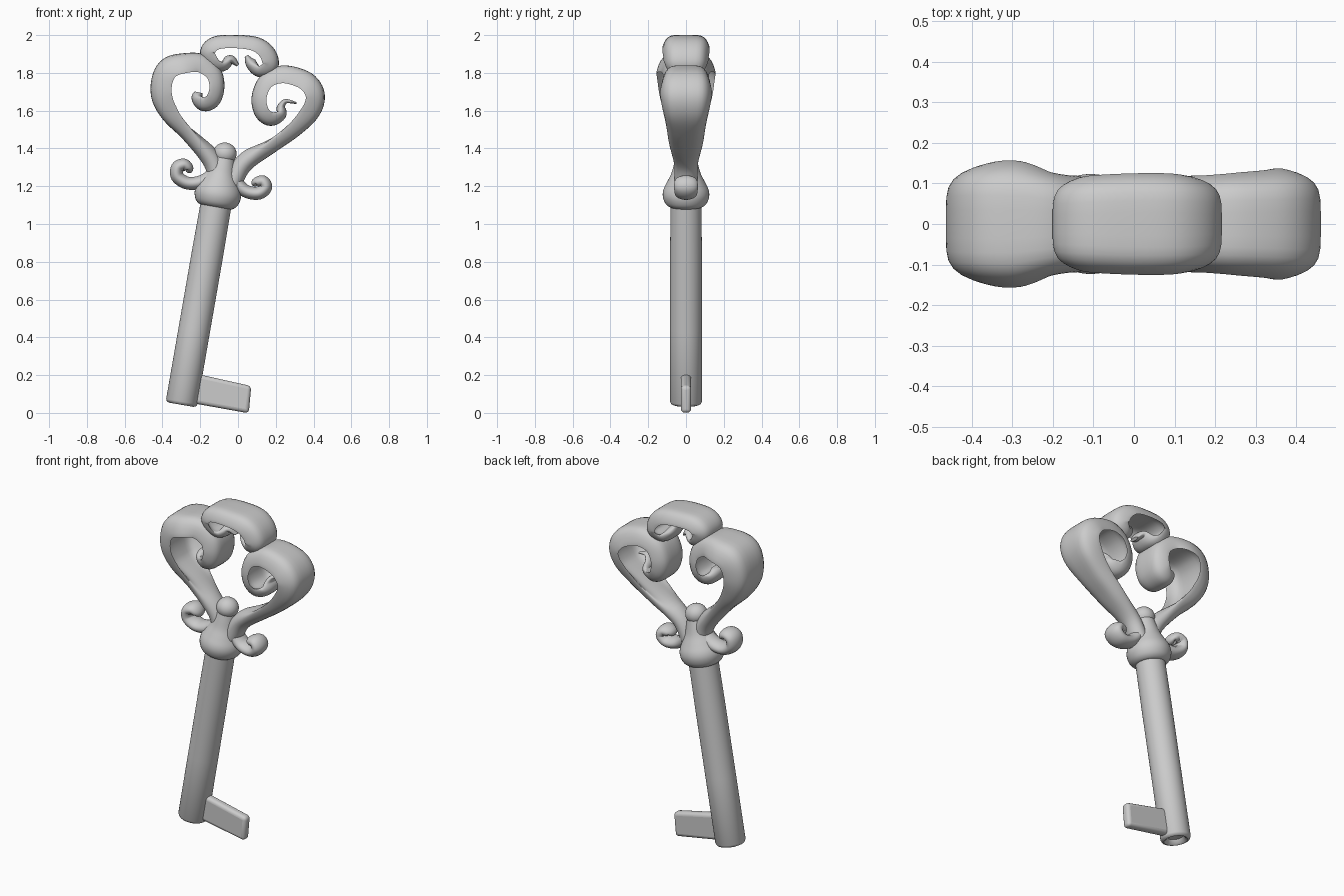
import bpy, bmesh, math
from mathutils import Vector

if "Cube" in bpy.data.objects:
    bpy.data.objects.remove(bpy.data.objects["Cube"])


def loft(name, rings):
    """Skin a list of equal-length closed rings and cap both ends."""
    bm = bmesh.new()
    vs = [[bm.verts.new(p) for p in r] for r in rings]
    n = len(rings[0])
    for a, b in zip(vs, vs[1:]):
        for i in range(n):
            j = (i + 1) % n
            bm.faces.new((a[i], a[j], b[j], b[i]))
    bm.faces.new(vs[0])
    bm.faces.new(vs[-1])
    bmesh.ops.recalc_face_normals(bm, faces=bm.faces[:])
    me = bpy.data.meshes.new(name)
    bm.to_mesh(me)
    bm.free()
    ob = bpy.data.objects.new(name, me)
    bpy.context.collection.objects.link(ob)
    return ob


def spline(pts, steps=6):
    """Smooth curve through the control points."""
    p = [Vector(q) / 100 for q in pts]
    p = [2 * p[0] - p[1]] + p + [2 * p[-1] - p[-2]]
    out = []
    for i in range(1, len(p) - 2):
        a, b, c, d = p[i - 1:i + 3]
        for k in range(steps):
            t = k / steps
            out.append(0.5 * (2 * b + (c - a) * t + (2 * a - 5 * b + 4 * c - d) * t * t
                              + (3 * b - a - 3 * c + d) * t ** 3))
    out.append(p[-2])
    return out


def scroll(name, pts, side, seg=32):
    """Band swept in the xz plane; pts are hundredths: x, z, half depth, half thickness.
    Wide parts turn into a trough that is hollow on the inner side."""
    path = spline(pts)
    rings = []
    for i, (x, z, w, t) in enumerate(path):
        d = path[min(i + 1, len(path) - 1)] - path[max(i - 1, 0)]
        l = math.hypot(d[0], d[1])
        nx, nz = -d[1] / l * side, d[0] / l * side
        c = max(0, min(0.9, (w - 0.07) / 0.06))
        ring = []
        for k in range(seg):
            a = 2 * math.pi * (k + 0.5) / seg
            co, si = math.cos(a), math.sin(a)
            y = w * math.copysign(abs(co) ** (1 - 0.4 * c), co)
            n = math.copysign(abs(si) ** (1 - 0.25 * c), si)
            n = t * ((1 - 0.65 * c) * n + c * (0.65 - 1.45 * abs(co) ** 4))
            ring.append((x + nx * n, y, z + nz * n))
        rings.append(ring)
    return loft(name, rings)


# Leaning axis shared by the shaft and collar
BASE = Vector((-0.30, 0, 0.045))
AXIS = Vector((0.171, 0, 0.985)).normalized()
SIDE = Vector((AXIS.z, 0, -AXIS.x))


def lathe(name, profile, seg=40):
    """Revolve (radius, distance) pairs around the leaning axis."""
    rings = []
    for r, s in profile:
        rings.append([BASE + AXIS * s + SIDE * (r * math.cos(2 * math.pi * k / seg))
                      + Vector((0, r * math.sin(2 * math.pi * k / seg), 0)) for k in range(seg)])
    return loft(name, rings)


# Shaft with a shallow recess in its end
lathe("shaft", [(0.002, 0.03), (0.045, 0.025), (0.055, 0.004), (0.066, -0.002),
                (0.078, 0.003), (0.084, 0.015), (0.084, 0.4), (0.084, 0.8), (0.082, 1.12)])

# Collar, tapering neck and knob
lathe("collar", [tuple(v[:2]) for v in spline(
    [(7, 106), (9.2, 106.5), (11.2, 108.5), (12.3, 112), (11.9, 115.5), (10, 119.5),
     (7.8, 124), (6.4, 129), (5.4, 133)], 4)])
lathe("knob", [(0.062 * math.sin(math.pi * (i + 0.05) / 16.1),
                1.348 - 0.058 * math.cos(math.pi * (i + 0.05) / 16.1)) for i in range(17)])

# Key bit
corners = [(-0.27, 0.218), (0.07, 0.142), (0.057, -0.002), (-0.26, 0.055)]
bit = loft("key_bit", [[(x, y, z) for x, z in corners] for y in (-0.027, 0.027)])
bev = bit.modifiers.new("rounding", 'BEVEL')
bev.width, bev.segments = 0.02, 4

# Large scrolls of the bow
scroll("left_bow_scroll", [
    (-9.6, 119, 6, 5), (-13.5, 133, 6.3, 5), (-25.2, 147.6, 9, 4.8), (-35, 158, 12, 5.4),
    (-39.5, 167, 14, 6.2), (-39.5, 175.7, 15, 6.4), (-36, 182, 15.5, 6.5),
    (-28.6, 184.4, 15.5, 6), (-20, 184.5, 13, 5.6), (-13.5, 179.5, 12, 5),
    (-11.8, 172.5, 12, 4.6), (-13.8, 166.3, 11.5, 4.8), (-18, 164.5, 10.5, 4.8),
    (-21.2, 167, 9, 3.6), (-20.8, 169.7, 5, 2)], 1)
scroll("right_bow_scroll", [
    (-3.8, 120, 6, 5), (3, 132, 6.3, 5), (17, 142, 9, 4.8), (28.6, 150.5, 10.5, 5.2),
    (37.3, 159, 12.5, 5.6), (40.3, 166.5, 13.5, 5.7), (38.3, 172.5, 13.7, 5.8),
    (33, 176.5, 13.2, 5.6), (23.3, 178.6, 12.5, 5.3), (15.3, 175, 12, 4.8), (11.8, 167, 12, 4.6),
    (13.2, 159.8, 11.5, 4.8), (17.5, 156.7, 10.5, 4.8), (22.3, 158.5, 9, 3.6), (23, 162.5, 6, 2),
    (25.5, 165, 3, 1.2), (31, 164, 1, 0.5)], -1)

# Top arch with curled ends
scroll("top_arch", [
    (0, 184, 3, 0.8), (-3.7, 187, 6, 2.5), (-8, 184.2, 9, 3.4), (-12.3, 185.7, 10.5, 4.4),
    (-15.3, 191, 11.5, 4.8), (-11, 195.4, 12, 4.2), (-0.5, 196.1, 12.5, 4),
    (9.5, 194.6, 12.5, 4.4), (15, 190, 12, 5), (16.2, 184.2, 11.5, 5.2),
    (11.5, 181.7, 10, 4), (6.9, 185, 7, 3), (4.4, 189, 3, 1)], 1)

# Small side curls on the collar
scroll("left_side_curl", [
    (-12, 127, 5, 3.5), (-19, 122.5, 5.3, 3.5), (-26.5, 121.6, 5.6, 3.4), (-32, 125, 6, 3.5),
    (-32, 129.8, 6.3, 3.5), (-28.5, 131.3, 6, 3.3), (-26, 129, 4.5, 2.5), (-27, 127.3, 1, 0.6)], 1)
scroll("right_side_curl", [
    (-4, 128, 5, 3.5), (0.5, 120.5, 5.3, 3.5), (5, 117, 5.6, 3.4), (11, 116.4, 6, 3.5),
    (14.6, 119.4, 6.3, 3.5), (13, 122.5, 6, 3.3), (9.3, 121.7, 4.5, 2.5), (9.5, 120, 1, 0.6)], -1)

# Smooth shading
for ob in bpy.context.collection.objects:
    ob.select_set(True)
    bpy.context.view_layer.objects.active = ob
bpy.ops.object.shade_smooth_by_angle(angle=math.radians(50))
